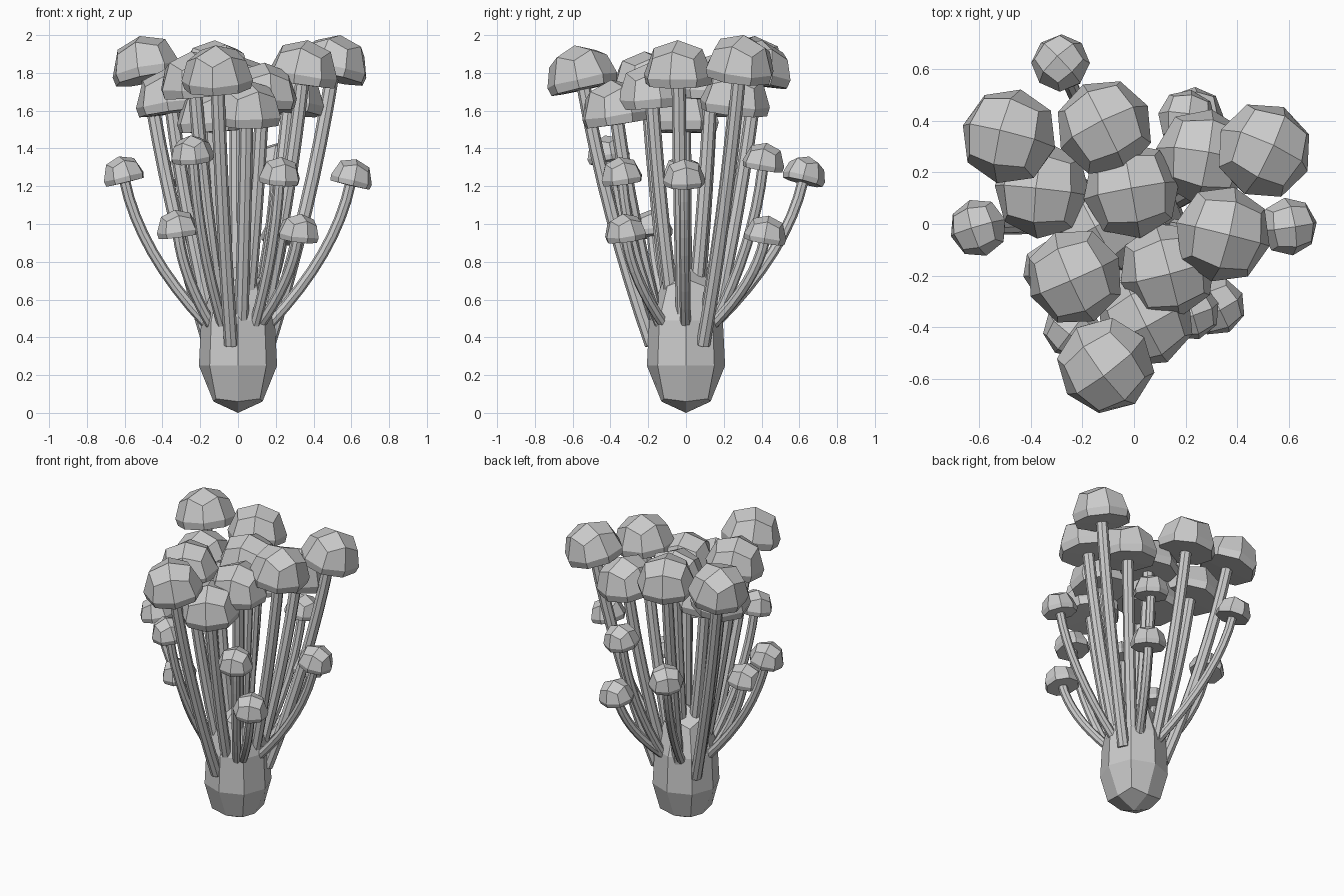
import bpy, bmesh, math, random
from mathutils import Vector, Matrix

if "Cube" in bpy.data.objects:
    bpy.data.objects.remove(bpy.data.objects["Cube"])

random.seed(4)


def quad_ball(name, top, rings, bottom, matrix=Matrix()):
    """Eight-sided faceted ball whose poles are closed by four quads.
    Each ring is (mid radius, mid z, corner radius, corner z)."""
    bm = bmesh.new()
    loops = []
    for rm, zm, rc, zc in rings:
        loop = []
        for i in range(8):
            r, z = (rc, zc) if i % 2 else (rm, zm)
            a = i * math.pi / 4
            loop.append(bm.verts.new((r * math.cos(a), r * math.sin(a), z)))
        loops.append(loop)
    for a, b in zip(loops, loops[1:]):
        for i in range(8):
            j = (i + 1) % 8
            bm.faces.new((a[i], b[i], b[j], a[j]))
    for z, loop in ((top, loops[0]), (bottom, loops[-1])):
        pole = bm.verts.new((0, 0, z))
        for i in range(0, 8, 2):
            bm.faces.new((pole, loop[i], loop[i + 1], loop[(i + 2) % 8]))
    bmesh.ops.recalc_face_normals(bm, faces=bm.faces)
    bm.transform(matrix)
    return finish(name, bm)


def finish(name, bm):
    me = bpy.data.meshes.new(name)
    bm.to_mesh(me)
    bm.free()
    ob = bpy.data.objects.new(name, me)
    bpy.context.collection.objects.link(ob)
    return ob


def tube(name, p0, p1, p2, radius, sides=8, steps=8):
    """Faceted tube along a quadratic curve."""
    bm = bmesh.new()
    loops = []
    for k in range(steps + 1):
        t = k / steps
        p = p0 * (1 - t) ** 2 + p1 * 2 * t * (1 - t) + p2 * t * t
        d = ((p1 - p0) * (1 - t) + (p2 - p1) * t).normalized()
        u = d.cross(Vector((0, 1, 0))).normalized()
        v = d.cross(u)
        loops.append([bm.verts.new(p + radius * (u * math.cos(a) + v * math.sin(a)))
                      for a in (2 * math.pi * i / sides for i in range(sides))])
    for a, b in zip(loops, loops[1:]):
        for i in range(sides):
            j = (i + 1) % sides
            bm.faces.new((a[i], a[j], b[j], b[i]))
    bm.faces.new(loops[0])
    bm.faces.new(loops[-1])
    bmesh.ops.recalc_face_normals(bm, faces=bm.faces)
    return finish(name, bm)


def mushroom(name, x, y, z, big):
    """Curved stem rising from the root with a tilted cap; z is the cap's widest level."""
    out = Vector((x, y, 0))
    r = out.length
    size = 1.0 if big else 0.6
    axis = Vector((x * 0.4, y * 0.4, 1)).normalized()
    centre = Vector((x, y, z))
    spread = min(1, r / 0.5)
    if big:
        start = out / r * 0.185 * spread + Vector((0, 0, 0.36 + 0.3 * (1 - spread)))
        bow = 0.66
    else:
        start = out / r * 0.165 + Vector((0, 0, 0.47))
        bow = 0.82
    end = centre - axis * 0.03 * size
    mid = start.lerp(end, 0.5)
    flat = start.lerp(end, bow)
    tube(name + "_stem", start, Vector((flat.x, flat.y, mid.z)), end,
         0.037 if big else 0.029)
    m = (Matrix.Translation(centre) @ axis.to_track_quat('Z', 'Y').to_matrix().to_4x4()
         @ Matrix.Rotation(random.uniform(0, math.pi / 2), 4, 'Z') @ Matrix.Scale(size, 4))
    quad_ball(name + "_cap", 0.185, [(0.132, 0.14, 0.158, 0.10), (0.188, 0.0, 0.191, -0.005),
                                     (0.178, -0.05, 0.178, -0.05)], -0.055, m)


# Swollen root at the bottom
quad_ball("root", 0.78, [(0.12, 0.71, 0.14, 0.67), (0.195, 0.49, 0.2, 0.49),
                         (0.207, 0.25, 0.212, 0.25), (0.13, 0.06, 0.165, 0.075)], 0.0)

# Tall mushrooms
tall = [(-.485, .34, 1.815), (-.115, .375, 1.79), (.505, .285, 1.82), (-.355, .13, 1.64),
        (-.01, .13, 1.71), (.27, .26, 1.64), (.345, -.04, 1.79), (-.23, -.205, 1.73),
        (.13, -.18, 1.67), (.045, -.37, 1.58), (-.11, -.55, 1.765), (-.14, -.01, 1.54)]
for i, p in enumerate(tall):
    mushroom(f"tall_mushroom_{i + 1}", *p, True)

# Small mushrooms around the outside
small = [(-.605, -.015, 1.25), (.6, -.01, 1.235), (-.285, .625, 1.25), (-.24, -.41, 1.36),
         (.22, -.34, 1.245), (-.32, -.18, .965), (.32, -.32, .945), (.205, .41, 1.32),
         (.235, .42, .935)]
for i, p in enumerate(small):
    mushroom(f"small_mushroom_{i + 1}", *p, False)
